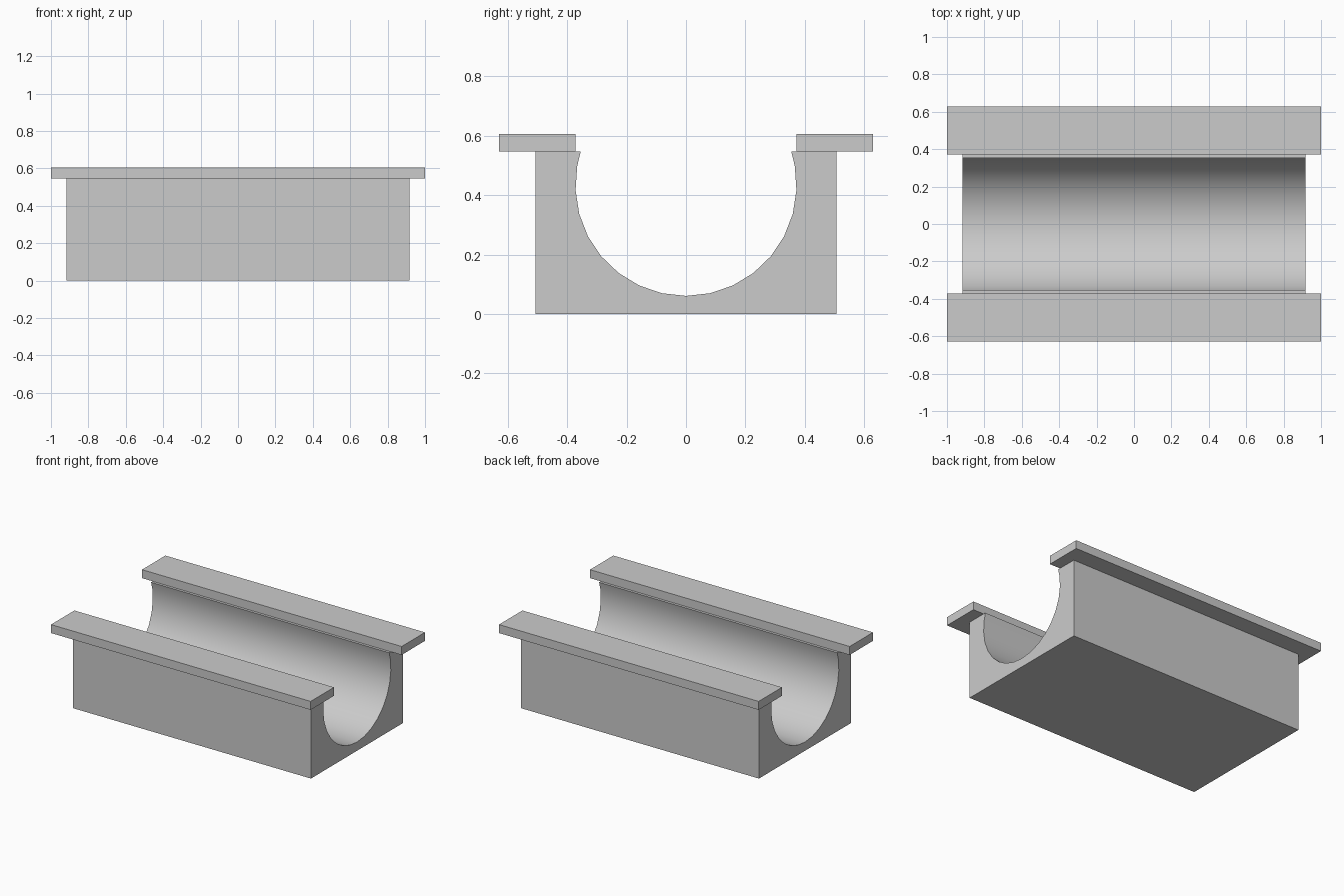
import bpy
import bmesh
from math import sin, cos, radians, sqrt

cube = bpy.data.objects.get("Cube")
if cube:
    bpy.data.objects.remove(cube, do_unlink=True)

# Plain grey material
grey = bpy.data.materials.new("light_grey")
grey.use_nodes = True
colour = (0.6, 0.6, 0.6, 1)
grey.diffuse_color = colour
grey.node_tree.nodes["Principled BSDF"].inputs["Base Color"].default_value = colour


def extrude_profile(name, profile, half_length):
    """Extrude a closed (y, z) outline along x, centred on x = 0."""
    bm = bmesh.new()
    face = bm.faces.new([bm.verts.new((-half_length, y, z)) for y, z in profile])
    result = bmesh.ops.extrude_face_region(bm, geom=[face])
    moved = [v for v in result["geom"] if isinstance(v, bmesh.types.BMVert)]
    bmesh.ops.translate(bm, verts=moved, vec=(2 * half_length, 0, 0))
    bmesh.ops.recalc_face_normals(bm, faces=bm.faces)
    mesh = bpy.data.meshes.new(name)
    bm.to_mesh(mesh)
    bm.free()
    mesh.materials.append(grey)
    obj = bpy.data.objects.new(name, mesh)
    bpy.context.collection.objects.link(obj)
    return obj


BLOCK_TOP, RAIL_TOP = 0.547, 0.606
BLOCK_HALF, RAIL_OUTER = 0.507, 0.629
RADIUS, CENTRE_Z, STEP = 0.372, 0.433, 12.5

# Block with a round trough that closes in slightly at the top
arc = [(RADIUS * sin(radians(STEP * i)), CENTRE_Z - RADIUS * cos(radians(STEP * i)))
       for i in range(-8, 9)]
lip = sqrt(RADIUS ** 2 - (BLOCK_TOP - CENTRE_Z) ** 2)
outline = ([(-BLOCK_HALF, 0), (-BLOCK_HALF, BLOCK_TOP), (-lip, BLOCK_TOP)] + arc
           + [(lip, BLOCK_TOP), (BLOCK_HALF, BLOCK_TOP), (BLOCK_HALF, 0)])
block = extrude_profile("trough_block", outline, 0.917)
bpy.context.view_layer.objects.active = block
block.select_set(True)
bpy.ops.object.shade_smooth_by_angle(angle=radians(30))

# Flat overhanging rails along both sides
for name, side in (("front_rail", -1), ("back_rail", 1)):
    inner, outer = side * RADIUS, side * RAIL_OUTER
    extrude_profile(name, [(inner, BLOCK_TOP), (outer, BLOCK_TOP),
                           (outer, RAIL_TOP), (inner, RAIL_TOP)], 1.0)
